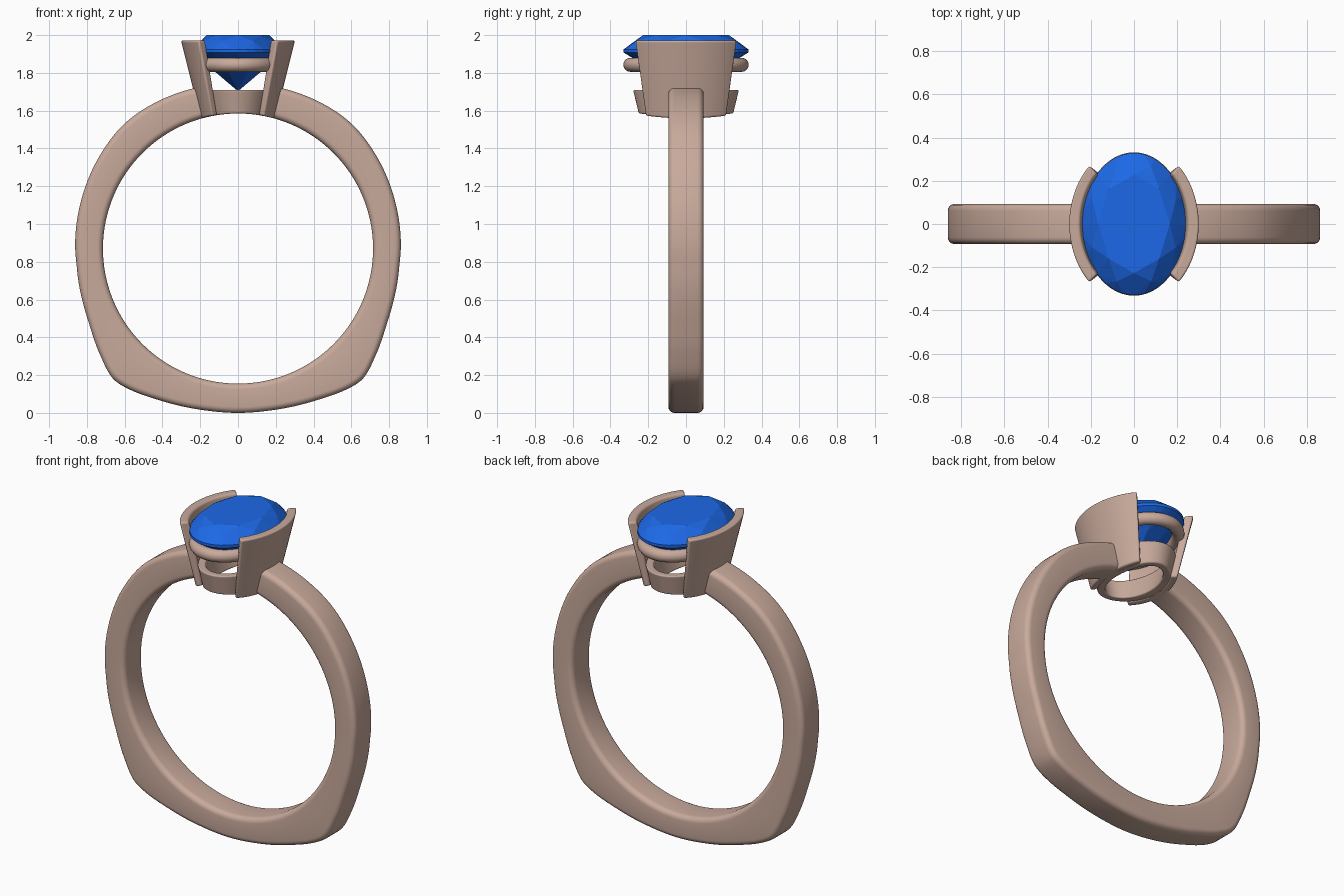
import bpy, bmesh
from math import sin, cos, pi, atan2, hypot, sqrt, radians

if "Cube" in bpy.data.objects:
    bpy.data.objects.remove(bpy.data.objects["Cube"])

FINGER_Z, FINGER_R = 0.87, 0.715


def material(name, color):
    m = bpy.data.materials.new(name)
    m.diffuse_color = color
    m.use_nodes = True
    m.node_tree.nodes["Principled BSDF"].inputs["Base Color"].default_value = m.diffuse_color
    return m


METAL = material("rose_metal", (0.58, 0.40, 0.33, 1))
BLUE = material("blue_gem", (0.012, 0.14, 0.80, 1))


def finish(bm, name, mat, smooth=True, bevel=0):
    bmesh.ops.recalc_face_normals(bm, faces=bm.faces)
    me = bpy.data.meshes.new(name)
    bm.to_mesh(me)
    bm.free()
    ob = bpy.data.objects.new(name, me)
    bpy.context.collection.objects.link(ob)
    me.materials.append(mat)
    if bevel:
        b = ob.modifiers.new("round_edges", 'BEVEL')
        b.width, b.segments, b.limit_method = bevel, 4, 'ANGLE'
        b.angle_limit = radians(40)
    if smooth:
        bpy.ops.object.select_all(action='DESELECT')
        ob.select_set(True)
        bpy.context.view_layer.objects.active = ob
        bpy.ops.object.shade_smooth_by_angle(angle=radians(35))
    return ob


def loft(name, sections, closed, bevel=0):
    """Join a row of equal cross-sections into a solid."""
    bm = bmesh.new()
    rows = [[bm.verts.new(p) for p in s] for s in sections]
    n, k = len(rows), len(rows[0])
    for i in range(n if closed else n - 1):
        a, b = rows[i], rows[(i + 1) % n]
        for j in range(k):
            bm.faces.new((a[j], a[(j + 1) % k], b[(j + 1) % k], b[j]))
    if not closed:
        bm.faces.new(rows[0])
        bm.faces.new(rows[-1])
    return finish(bm, name, METAL, True, bevel)


def finger_z(x):
    return FINGER_Z + sqrt(FINGER_R ** 2 - x * x)


# Band: outer outline (x, z) from bottom to top, turned into radius by angle
outline = [(0, 0), (0.2, 0.017), (0.413, 0.066), (0.57, 0.122), (0.635, 0.158),
           (0.665, 0.185), (0.69, 0.222), (0.73, 0.307), (0.794, 0.49),
           (0.852, 0.757), (0.862, 0.873), (0.83, 1.127), (0.73, 1.365),
           (0.598, 1.534), (0.413, 1.655), (0.2275, 1.72), (0.1, 1.74)]
polar = [(atan2(x, FINGER_Z - z), hypot(x, z - FINGER_Z)) for x, z in outline]
polar.insert(0, (-polar[1][0], polar[1][1]))


def outer_radius(a):
    i = 1
    while i < len(polar) - 3 and polar[i + 1][0] < a:
        i += 1
    p0, p1, p2, p3 = polar[i - 1:i + 3]
    h = p2[0] - p1[0]
    t = (a - p1[0]) / h
    m1 = (p2[1] - p0[1]) / (p2[0] - p0[0]) * h
    m2 = (p3[1] - p1[1]) / (p3[0] - p1[0]) * h
    return ((2*t**3 - 3*t*t + 1) * p1[1] + (t**3 - 2*t*t + t) * m1
            + (3*t*t - 2*t**3) * p2[1] + (t**3 - t*t) * m2)


def band_section(a, half=0.093, c=0.032):
    ro = outer_radius(abs(a))
    pts = []
    for q, (sy, r) in enumerate([(1, ro - c), (-1, ro - c),
                                 (-1, FINGER_R + c), (1, FINGER_R + c)]):
        for s in range(6):
            u = q * pi / 2 + s * pi / 10
            rr = r + c * sin(u)
            pts.append((rr * sin(a), sy * (half - c) + c * cos(u), FINGER_Z - rr * cos(a)))
    return pts


end = pi - radians(13)
loft("band", [band_section(-end + 2 * end * i / 220) for i in range(221)], False)


# Setting: flared side walls, lower collar
def shell_section(t, top, bottom, z_top, thick_top, thick_bot):
    c, s = cos(t), sin(t)
    pts = []
    for (a, b), th, up in ((top, 0, 1), (bottom, 0, 0),
                           (bottom, thick_bot, 0), (top, thick_top, 1)):
        x, y = (a - th) * c, (b - th) * s
        pts.append((x, y, z_top if up else finger_z(x)))
    return pts


for label, mid in (("right", 0), ("left", pi)):
    span = radians(46.5)
    loft(label + "_wall",
         [shell_section(mid - span + 2 * span * i / 32, (0.302, 0.375), (0.198, 0.298),
                        1.972, 0.052, 0.04) for i in range(33)], False, 0.015)
loft("lower_collar",
     [shell_section(2 * pi * i / 72, (0.195, 0.28), (0.165, 0.25), 1.71, 0.045, 0.045)
      for i in range(72)], True, 0.008)

# Gallery ring under the stone
loft("gallery_ring",
     [[((0.205 + 0.037 * cos(v)) * cos(u), (0.295 + 0.037 * cos(v)) * sin(u),
        1.843 + 0.037 * sin(v)) for v in [2 * pi * j / 16 for j in range(16)]]
      for u in [2 * pi * i / 72 for i in range(72)]], True)

# Oval faceted stone: hull of table, crown, girdle, pavilion and culet points
bm = bmesh.new()
for count, scale, z, turn in ((8, 0.69, 2.0, 0), (8, 0.87, 1.968, 0.5),
                              (32, 1, 1.925, 0), (32, 1, 1.908, 0),
                              (8, 0.58, 1.812, 0.5), (1, 0, 1.703, 0)):
    for i in range(count):
        u = 2 * pi * (i + turn) / count + pi / 2
        bm.verts.new((0.24 * scale * cos(u), 0.33 * scale * sin(u), z))
bmesh.ops.convex_hull(bm, input=bm.verts)
bmesh.ops.dissolve_limit(bm, angle_limit=radians(1), verts=bm.verts, edges=bm.edges)
finish(bm, "oval_stone", BLUE, False)
